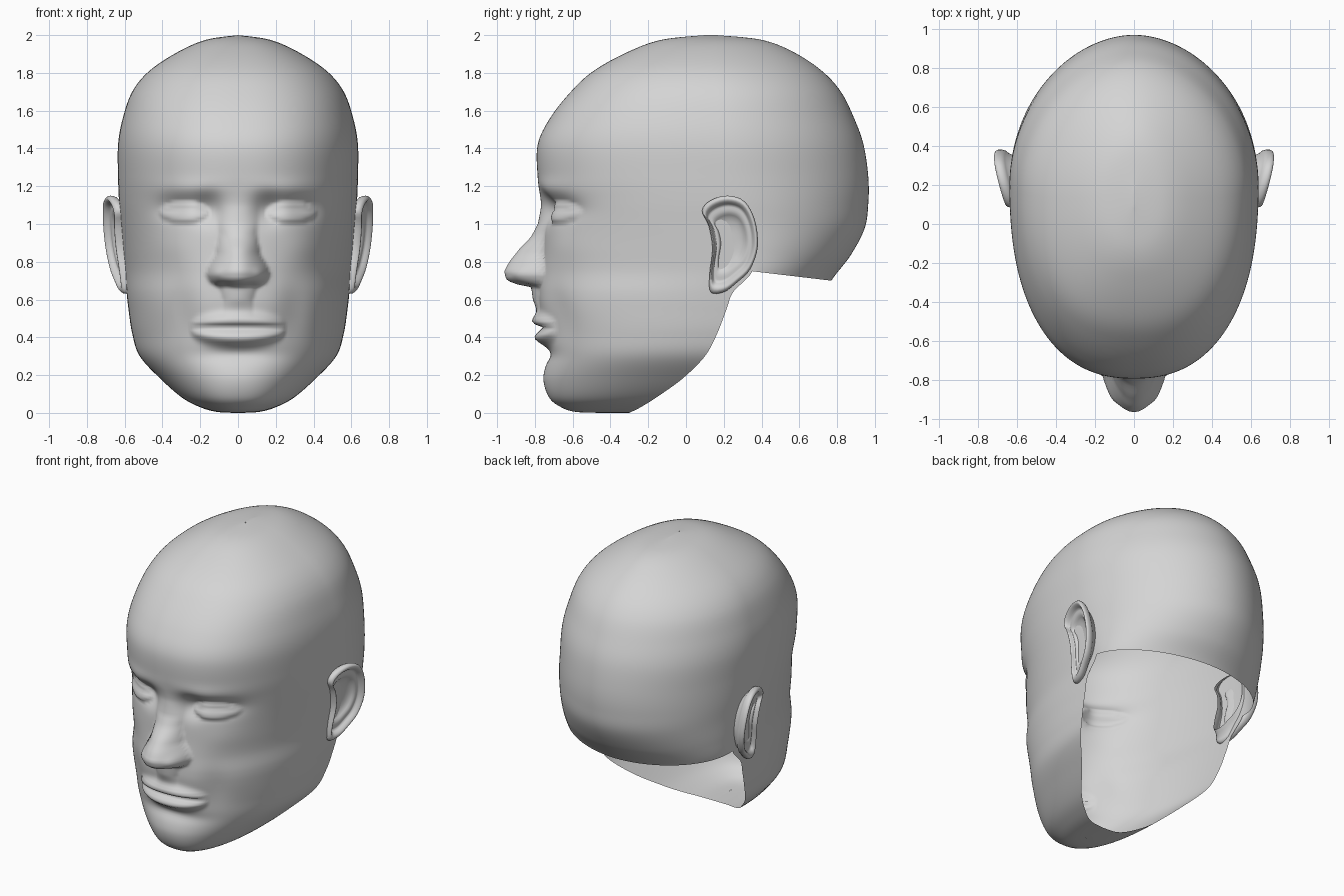
import bpy
import bmesh
from math import sin, cos, pi, exp, sqrt

cube = bpy.data.objects.get("Cube")
if cube:
    bpy.data.objects.remove(cube, do_unlink=True)

skin = bpy.data.materials.new("light grey")
skin.use_nodes = True
grey = (0.66, 0.66, 0.66, 1)
skin.diffuse_color = grey
skin.node_tree.nodes["Principled BSDF"].inputs["Base Color"].default_value = grey

# Horizontal sections: height, front y, back y, half width, y of the widest point.
# Below the nape the widest point is the open edge of the jaw.
SECTIONS = [
    (0, -.42, 0, 0, -.3), (.005, -.58, 0, .11, -.29), (.03, -.66, 0, .2, -.24),
    (.08, -.72, 0, .295, -.16), (.18, -.745, 0, .41, -.02), (.3, -.735, 0, .52, .1),
    (.42, -.745, 0, .56, .165), (.55, -.775, .7, .58, .215), (.64, -.78, .72, .59, .25),
    (.75, -.77, .77, .6, .35), (.87, -.76, .87, .61, .33), (1, -.755, .945, .62, .28),
    (1.12, -.765, .965, .63, .25), (1.25, -.785, .965, .635, .22), (1.42, -.785, .94, .635, .2),
    (1.56, -.72, .89, .61, .18), (1.7, -.61, .82, .56, .17), (1.81, -.49, .72, .47, .15),
    (1.91, -.31, .57, .32, .14), (1.975, -.13, .4, .17, .14), (2, .1, .16, 0, .13),
]
NAPE = 9       # section where the back of the skull starts
STEPS = 8      # rows between two sections


def spline(keys, t):
    """Smooth curve through equally spaced keys."""
    i = min(int(t), len(keys) - 2)
    f = t - i
    a, b, c, d = (keys[min(max(k, 0), len(keys) - 1)] for k in range(i - 1, i + 3))
    return [q + .5 * f * (r - p + f * (2 * p - 5 * q + 4 * r - s + f * (3 * (q - r) + s - p)))
            for p, q, r, s in zip(a, b, c, d)]


def ramp(keys, z):
    """Value between (height, value) keys, given from low to high."""
    if z <= keys[0][0]:
        return keys[0][1]
    for (z0, v0), (z1, v1) in zip(keys, keys[1:]):
        if z <= z1:
            return v0 + (v1 - v0) * (z - z0) / (z1 - z0)
    return keys[-1][1]


def bump(x, z, cx, cz, sx, sz):
    return exp(-((x - cx) / sx) ** 2 - ((z - cz) / sz) ** 2)


def dome(u, v):
    return sqrt(max(0, 1 - u * u - v * v))


NOSE_HEIGHT = [(.5, 0), (.6, .03), (.665, .04), (.685, .14), (.71, .18), (.75, .192),
               (.8, .17), (.87, .12), (.93, .065), (1, .03), (1.1, .005), (1.2, 0)]
NOSE_WIDTH = [(.6, .08), (.66, .1), (.69, .145), (.73, .17), (.77, .16), (.84, .12),
              (.95, .1), (1.1, .11)]


def relief(x, z):
    """How far the face stands out towards the front."""
    # nose with wings and nostrils
    span = max(0, 1 - (x / ramp(NOSE_WIDTH, z)) ** 2)
    d = ramp(NOSE_HEIGHT, z) * span ** .85
    d += .02 * bump(x, z, .12, .735, .035, .04)
    d -= .03 * bump(x, z, .065, .68, .03, .01)
    # eye sockets, brows, closed lids
    d -= .055 * bump(x, z, .16, 1.08, .08, .075)
    d -= .045 * bump(x, z, .32, 1.085, .11, .06)
    d += .012 * bump(x, z, .25, 1.19, .17, .045)
    lid = dome((x - .285) / .135, (z - 1.06) / .055)
    d += .038 * lid
    d -= .012 * lid * exp(-((z - 1.06 - .025 * lid) / .01) ** 2)
    # cheekbones and the hollow beside the mouth
    d += .012 * bump(x, z, .36, .88, .12, .1)
    d -= .02 * bump(x, z, .3, .55, .08, .13)
    # lips narrowing to the corners, parting line and the fold above the chin
    taper = max(0, 1 - (x / .25) ** 2)
    fade = sqrt(taper)
    part = .45
    upper, lower = part + .008 + .028 * fade, part - .008 - .045 * fade
    d += .055 * fade * exp(-((z - upper) / (.012 + .026 * fade)) ** 2)
    d += .06 * fade * exp(-((z - lower) / (.012 + .028 * fade)) ** 2)
    d -= .03 * fade * exp(-((z - part) / .012) ** 2)
    d -= .02 * bump(x, z, 0, .31, .2, .04)
    d += .01 * bump(x, z, 0, .17, .16, .09)
    return d


def add_grid(bm, rows, closed=False):
    """Skin rows of points with quads."""
    grid = [[bm.verts.new(p) for p in row] for row in rows]
    n = len(rows[0])
    for lower, upper in zip(grid, grid[1:]):
        for i in range(n if closed else n - 1):
            j = (i + 1) % n
            bm.faces.new((lower[i], lower[j], upper[j], upper[i]))


def finish(name, bm):
    """Clean the half mesh, mirror it and shade it smooth."""
    bmesh.ops.remove_doubles(bm, verts=bm.verts, dist=.0008)
    bmesh.ops.recalc_face_normals(bm, faces=bm.faces)
    mesh = bpy.data.meshes.new(name)
    bm.to_mesh(mesh)
    bm.free()
    mesh.materials.append(skin)
    obj = bpy.data.objects.new(name, mesh)
    bpy.context.collection.objects.link(obj)
    mirror = obj.modifiers.new("mirror", 'MIRROR')
    mirror.use_clip = True
    for poly in mesh.polygons:
        poly.use_smooth = True


def arc(n, power):
    """Quarter of a superellipse as (across, along) pairs."""
    for i in range(n + 1):
        s, c = sin(i / n * pi / 2), max(cos(i / n * pi / 2), 0)
        r = (s ** power + c ** power) ** (-1 / power)
        yield s * r, c * r


# Head shell: face quarter over the full height, skull quarter above the nape
bm = bmesh.new()
face_rows, skull_rows = [], []
for k in range((len(SECTIONS) - 1) * STEPS + 1):
    z, front, back, width, mid = spline(SECTIONS, k / STEPS)
    z, width = max(z, 0), max(width, 0)
    row = []
    for across, along in arc(80, 2.35):
        x = width * across
        fade = min(1, along * 2)
        row.append((x, mid - (mid - front) * along - relief(x, z) * fade, z))
    face_rows.append(row)
    if k >= NAPE * STEPS:
        # the nape edge dips towards the back
        drop = .05 * max(0, 1 - (z - .75) / .5)
        skull_rows.append([(width * across, mid + (back - mid) * along, z - drop * along)
                           for across, along in arc(36, 1.9)])
add_grid(bm, face_rows)
add_grid(bm, skull_rows)
finish("head", bm)

# Ears: rings that run from the hollow over the rim and back to the head
OUTLINE = [(.085, 1.07), (.13, 1.125), (.22, 1.15), (.31, 1.12), (.365, 1.02), (.38, .88),
           (.34, .76), (.27, .69), (.2, .64), (.13, .64), (.125, .74), (.14, .87), (.12, .99)]
RINGS = [(.02, -.045), (.3, -.045), (.5, -.035), (.6, -.018), (.7, -.014), (.78, -.014),
         (.84, .006), (.91, .018), (.97, .012), (1, -.005), (.97, -.03), (.87, -.045), (.75, -.085)]
CY, CZ = .235, .92
bm = bmesh.new()
loop = OUTLINE + OUTLINE[:3]
around = [spline(loop, 1 + k / 4) for k in range(len(OUTLINE) * 4)]
rows = []
for k in range((len(RINGS) - 1) * 2 + 1):
    scale, lift = spline(RINGS, k / 2)
    row = []
    for y, z in around:
        py, pz = CY + (y - CY) * scale, CZ + (z - CZ) * scale
        # the lobe and the front edge lie close to the head
        plane = .632 + .25 * (py - .1) + .12 * (pz - 1)
        row.append((plane + lift, py, pz))
    rows.append(row)
add_grid(bm, rows, closed=True)
bm.verts.ensure_lookup_table()
bm.faces.new(bm.verts[:len(around)])
finish("ears", bm)
